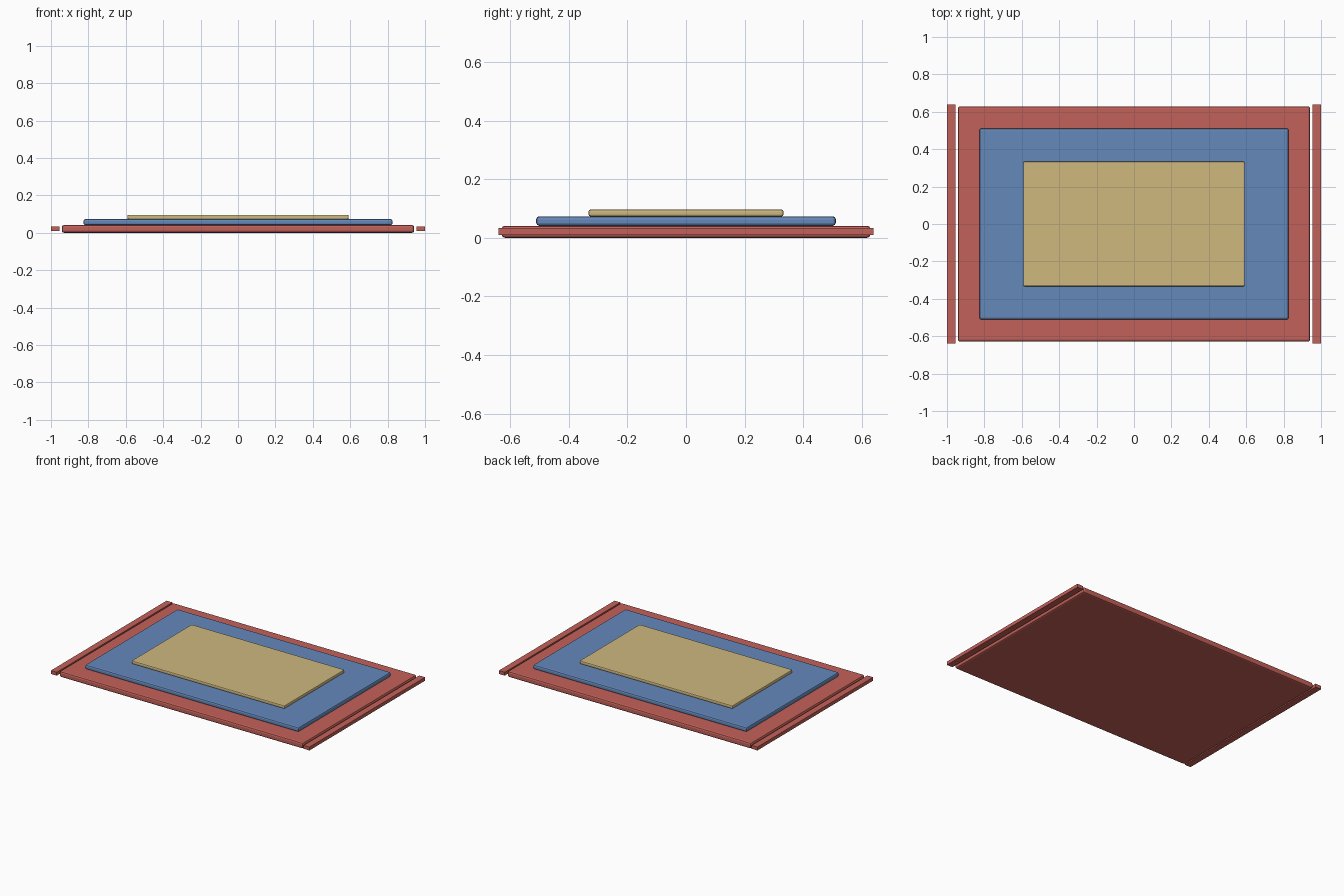
import bpy

if "Cube" in bpy.data.objects:
    bpy.data.objects.remove(bpy.data.objects["Cube"])


def material(name, color):
    m = bpy.data.materials.new(name)
    m.diffuse_color = color
    m.use_nodes = True
    m.node_tree.nodes["Principled BSDF"].inputs["Base Color"].default_value = m.diffuse_color
    return m


RED = material("red_wool", (0.55, 0.12, 0.10, 1))
BLUE = material("blue_wool", (0.13, 0.25, 0.50, 1))
GOLD = material("gold_wool", (0.62, 0.48, 0.21, 1))


def slab(name, half_x, half_y, z0, z1, mat, x=0, bevel=0):
    bpy.ops.mesh.primitive_cube_add(size=2, location=(x, 0, (z0 + z1) / 2))
    ob = bpy.context.object
    ob.name = name
    ob.scale = (half_x, half_y, (z1 - z0) / 2)
    bpy.ops.object.transform_apply(location=False, rotation=False, scale=True)
    ob.data.materials.append(mat)
    if bevel:
        mod = ob.modifiers.new("soft_edge", "BEVEL")
        mod.width = bevel
        mod.segments = 2
    return ob


# Stacked rug layers, largest at the bottom
slab("rug_border", 0.942, 0.629, 0.0, 0.041, RED, bevel=0.011)
slab("rug_field", 0.826, 0.511, 0.041, 0.073, BLUE, bevel=0.010)
slab("rug_centre", 0.592, 0.333, 0.073, 0.096, GOLD, bevel=0.007)

# Fringe strip at each short end
for side, sx in (("left", -1), ("right", 1)):
    slab("fringe_" + side, 0.0225, 0.639, 0.010, 0.034, RED, x=sx * 0.9775)
